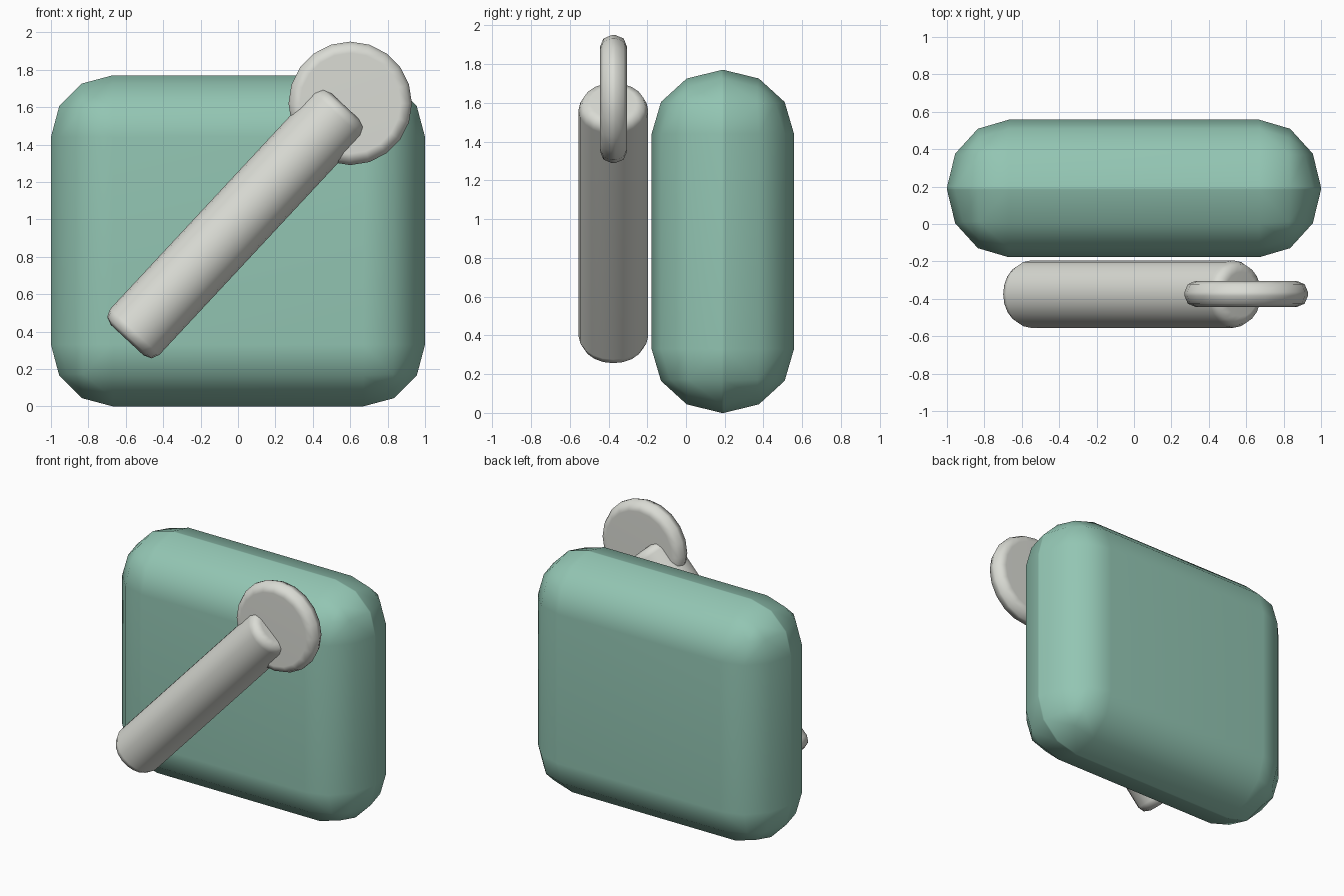
import bpy, bmesh
from math import pi
from mathutils import Matrix

cube = bpy.data.objects.get("Cube")
if cube:
    bpy.data.objects.remove(cube, do_unlink=True)


def material(name, rgb):
    mat = bpy.data.materials.new(name)
    mat.use_nodes = True
    mat.diffuse_color = (*rgb, 1)
    mat.node_tree.nodes["Principled BSDF"].inputs["Base Color"].default_value = (*rgb, 1)
    return mat


def finish(name, bm, mat, location, tilt=0.0):
    """Turn a bmesh into a smooth-shaded, placed object."""
    mesh = bpy.data.meshes.new(name)
    bm.to_mesh(mesh)
    bm.free()
    mesh.materials.append(mat)
    mesh.shade_smooth()
    obj = bpy.data.objects.new(name, mesh)
    bpy.context.collection.objects.link(obj)
    obj.location = location
    obj.rotation_euler.y = tilt
    obj.modifiers.new("soft_normals", 'WEIGHTED_NORMAL')
    return obj


def bevel(bm, edges, width, segments):
    bmesh.ops.bevel(bm, geom=edges, offset=width, segments=segments,
                    profile=0.5, affect='EDGES', clamp_overlap=True)


def rounded_cylinder(name, radius, length, axis, mat, location, tilt=0.0):
    """Cylinder with softened rims."""
    bm = bmesh.new()
    bmesh.ops.create_cone(bm, cap_ends=True, segments=20, radius1=radius,
                          radius2=radius, depth=length)
    rims = [e for e in bm.edges if any(len(f.verts) > 4 for f in e.link_faces)]
    bevel(bm, rims, 0.06, 2)
    if axis == 'Y':
        bm.transform(Matrix.Rotation(pi / 2, 4, 'X'))
    return finish(name, bm, mat, location, tilt)


green = material("sage_green", (0.29, 0.56, 0.45))
grey = material("warm_light_grey", (0.70, 0.71, 0.66))

# Body: heavily rounded slab, its depth stretched to nearly full round sides
round_width, depth = 0.33, 0.735
bm = bmesh.new()
bmesh.ops.create_cube(bm, size=1)
bm.transform(Matrix.Diagonal((2, 2 * round_width + 0.01, 1.77, 1)))
bevel(bm, bm.edges[:], round_width, 3)
bm.transform(Matrix.Diagonal((1, depth / (2 * round_width + 0.01), 1, 1)))
finish("body", bm, green, (0, 0.19, 0.885))

# Diagonal arm and the disc at its upper end
rounded_cylinder("arm", 0.18, 1.71, 'Z', grey, (-0.01, -0.375, 0.98), 0.75)
rounded_cylinder("disc", 0.33, 0.14, 'Y', grey, (0.6, -0.374, 1.62))
